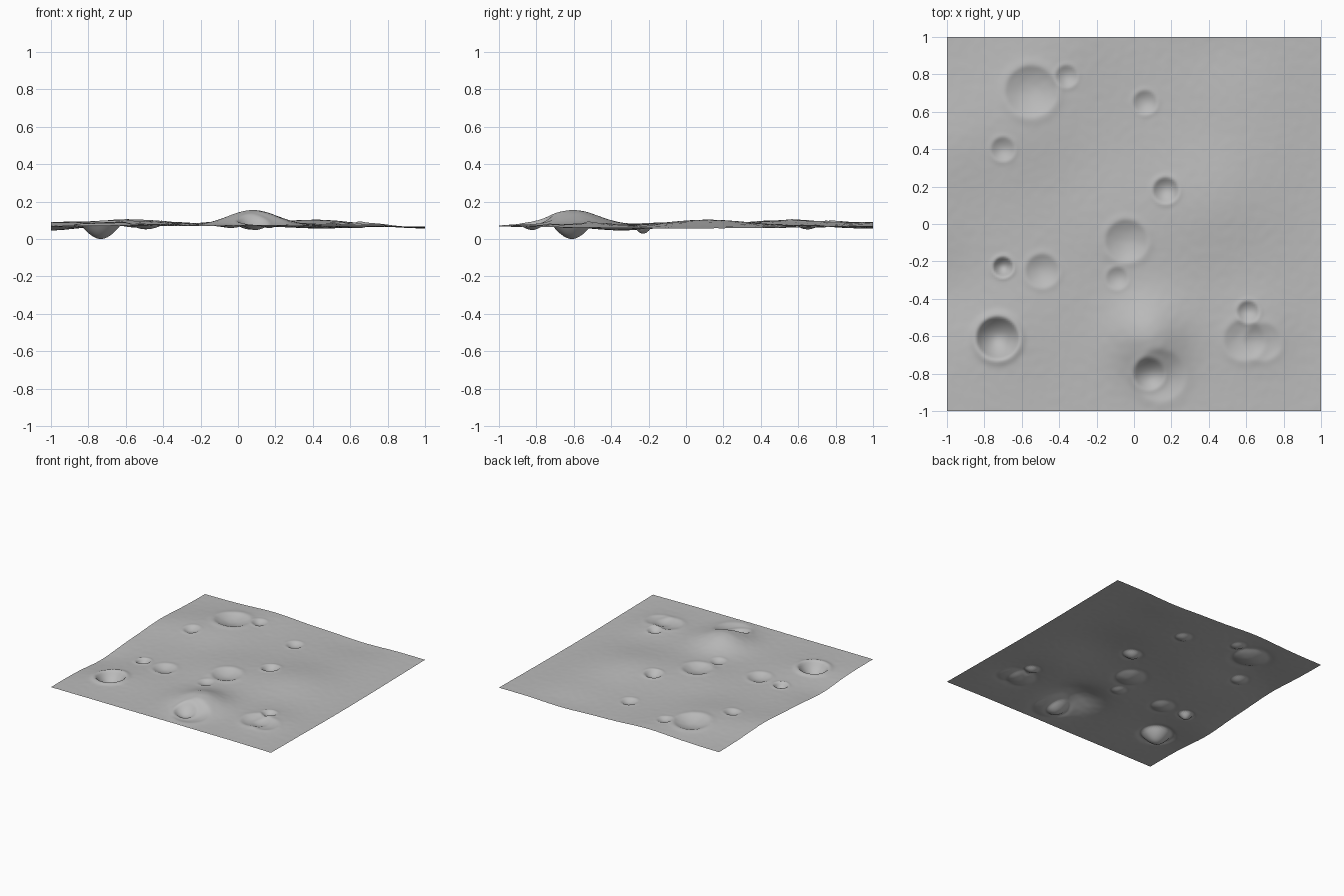
import bpy
import bmesh
import math
from mathutils import Vector, noise

cube = bpy.data.objects.get("Cube")
if cube:
    bpy.data.objects.remove(cube, do_unlink=True)

BASE = 0.072
CELLS = 180

# Broad swells of the ground: x, y, height, spread in x, spread in y
SWELLS = [
    (0.08, -0.60, 0.084, 0.19, 0.19),
    (0.42, 0.12, 0.032, 0.28, 0.30),
    (-0.60, 0.55, 0.030, 0.30, 0.30),
    (-1.00, 0.40, 0.016, 0.20, 0.25),
    (-0.35, 1.00, 0.018, 0.25, 0.30),
    (0.45, 0.95, -0.014, 0.25, 0.20),
    (-1.00, -0.35, -0.025, 0.22, 0.25),
    (1.00, 0.00, -0.014, 0.25, 0.90),
    (-0.10, 0.00, 0.018, 0.30, 0.30),
    (-0.65, -0.55, 0.012, 0.25, 0.25),
    (0.65, -0.55, 0.018, 0.20, 0.20),
]

# Craters: x, y, radius, depth
CRATERS = [
    (-0.55, 0.71, 0.14, 0.034),
    (-0.36, 0.79, 0.06, 0.018),
    (0.06, 0.65, 0.065, 0.020),
    (-0.70, 0.40, 0.065, 0.020),
    (0.17, 0.18, 0.07, 0.032),
    (-0.04, -0.09, 0.115, 0.028),
    (-0.09, -0.29, 0.06, 0.015),
    (-0.49, -0.25, 0.09, 0.022),
    (-0.70, -0.23, 0.055, 0.042),
    (-0.73, -0.61, 0.115, 0.078),
    (0.59, -0.62, 0.11, 0.022),
    (0.69, -0.63, 0.10, 0.016),
    (0.61, -0.47, 0.06, 0.026),
    (0.14, -0.81, 0.14, 0.020),
    (0.08, -0.80, 0.085, 0.030),
]


def swell(x, y, cx, cy, height, sx, sy):
    return height * math.exp(-((x - cx) / sx) ** 2 - ((y - cy) / sy) ** 2)


def crater(x, y, cx, cy, radius, depth):
    """Rounded bowl with a low raised rim."""
    t = math.hypot(x - cx, y - cy) / radius
    bowl = -depth * (1 - t * t) ** 1.3 if t < 1 else 0
    rim = 0.12 * depth * math.exp(-((t - 1.08) / 0.2) ** 2)
    return bowl + rim


def ground(x, y):
    z = BASE
    for cx, cy, height, sx, sy in SWELLS:
        z += swell(x, y, cx, cy, height, sx, sy)
    for spec in CRATERS:
        z += crater(x, y, *spec)
    # fine grain of the soil
    z += 0.0008 * noise.noise(Vector((x * 22, y * 22, 3)))
    return z


# Cratered ground sheet
bm = bmesh.new()
bmesh.ops.create_grid(bm, x_segments=CELLS, y_segments=CELLS, size=1)
for v in bm.verts:
    v.co.z = ground(v.co.x, v.co.y)
lowest = min(v.co.z for v in bm.verts)
for v in bm.verts:
    v.co.z -= lowest
for f in bm.faces:
    f.smooth = True
mesh = bpy.data.meshes.new("cratered_ground")
bm.to_mesh(mesh)
bm.free()
terrain = bpy.data.objects.new("cratered_ground", mesh)
bpy.context.collection.objects.link(terrain)

# Soil colour
soil = bpy.data.materials.new("grey_soil")
soil.use_nodes = True
colour = (0.5, 0.5, 0.5, 1)
soil.diffuse_color = colour
soil.node_tree.nodes["Principled BSDF"].inputs["Base Color"].default_value = colour
mesh.materials.append(soil)
